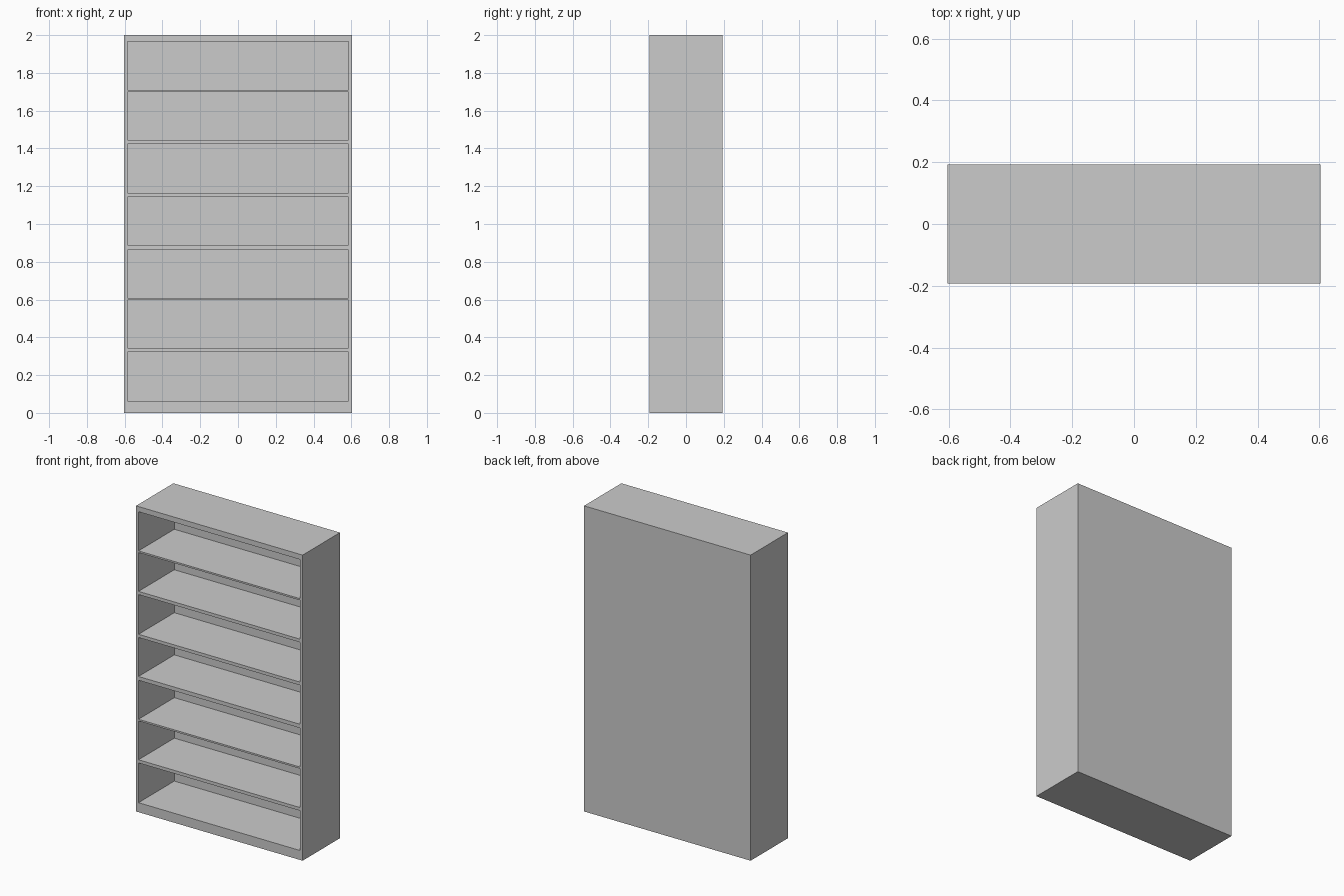
import bpy, bmesh
from mathutils import Matrix, Vector

if "Cube" in bpy.data.objects:
    bpy.data.objects.remove(bpy.data.objects["Cube"])

W, D, H = 1.206, 0.386, 2.0      # overall size
INNER = 0.585                    # half width of the openings
DEPTH = 0.37                     # depth of the compartments
# bottom and top height of each open compartment
BAYS = [(0.062, 0.322), (0.343, 0.597), (0.608, 0.863), (0.888, 1.143),
        (1.164, 1.424), (1.445, 1.699), (1.710, 1.966)]

# Solid case, split along the edges of the compartments
bm = bmesh.new()
bmesh.ops.create_cube(bm, size=1, matrix=Matrix.Translation((0, 0, H / 2))
                      @ Matrix.Diagonal((W, D, H, 1)))


def split(point, normal):
    bmesh.ops.bisect_plane(bm, geom=bm.verts[:] + bm.edges[:] + bm.faces[:],
                           plane_co=Vector(point), plane_no=Vector(normal))


for x in (-INNER, INNER):
    split((x, 0, 0), (1, 0, 0))
for bay in BAYS:
    for z in bay:
        split((0, 0, z), (0, 0, 1))

# Compartments: sink the front cells, leaving sides, shelves, plinth and back
bm.normal_update()
cells = []
for f in bm.faces:
    c = f.calc_center_median()
    if f.normal.y < -0.9 and abs(c.x) < INNER and any(a < c.z < b for a, b in BAYS):
        cells.append(f)
bmesh.ops.inset_individual(bm, faces=cells, thickness=0, depth=-DEPTH)
bmesh.ops.recalc_face_normals(bm, faces=bm.faces[:])

mesh = bpy.data.meshes.new("bookcase")
bm.to_mesh(mesh)
bm.free()
bpy.context.collection.objects.link(bpy.data.objects.new("bookcase", mesh))
